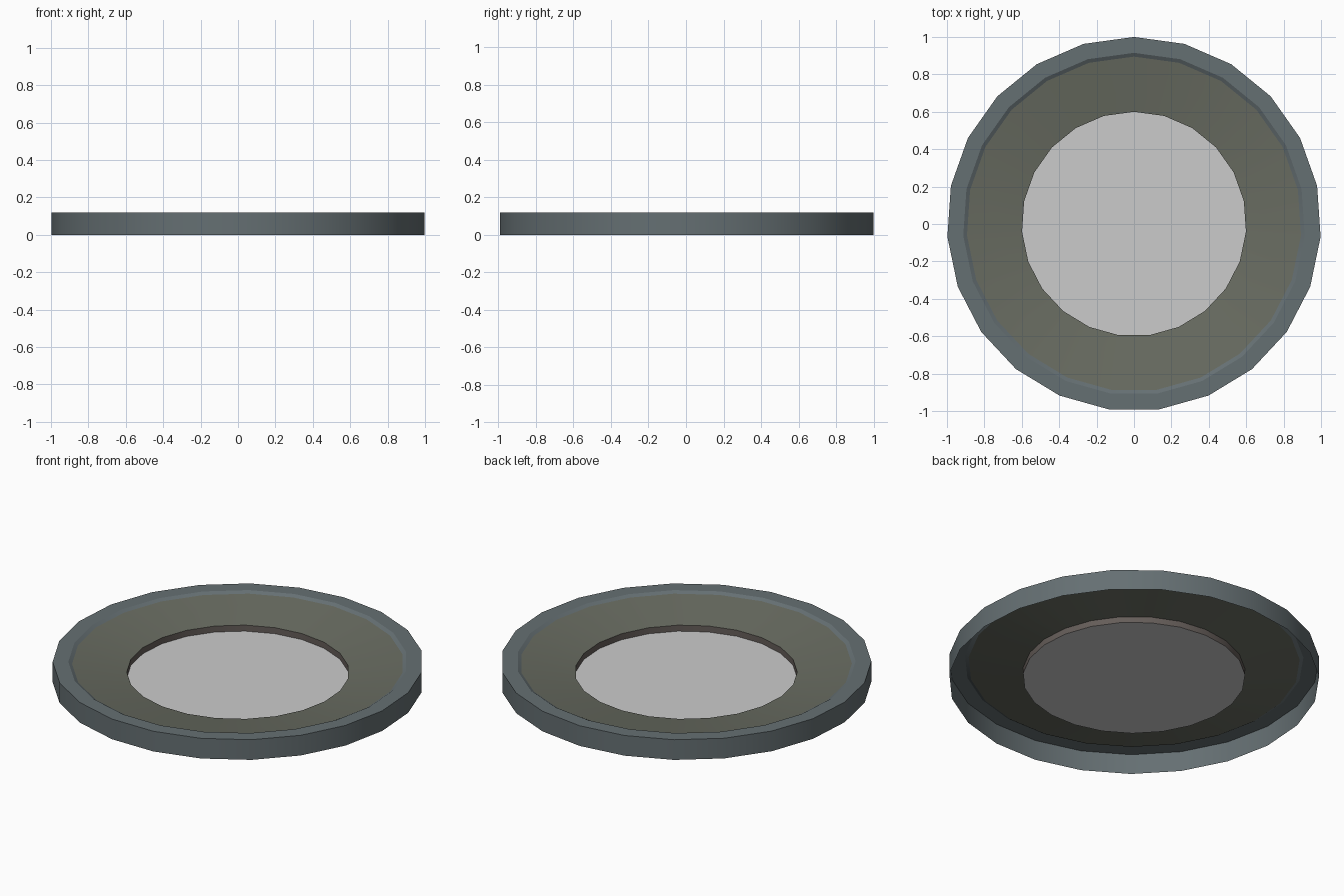
import bpy, bmesh, math

if "Cube" in bpy.data.objects:
    bpy.data.objects.remove(bpy.data.objects["Cube"])

SIDES = 23


def material(name, rgb):
    m = bpy.data.materials.new(name)
    m.diffuse_color = (*rgb, 1)
    m.use_nodes = True
    m.node_tree.nodes["Principled BSDF"].inputs["Base Color"].default_value = m.diffuse_color
    return m


def lathe(name, profile, mat=None, cap=False, sharp=180):
    """Spin a (radius, z) profile; one corner points to +y."""
    bm = bmesh.new()
    rings = []
    for r, z in profile:
        rings.append([bm.verts.new((r * math.sin(2 * math.pi * i / SIDES),
                                    r * math.cos(2 * math.pi * i / SIDES), z))
                      for i in range(SIDES)])
    for a, b in zip(rings, rings[1:]):
        for i in range(SIDES):
            j = (i + 1) % SIDES
            bm.faces.new((a[j], a[i], b[i], b[j]))
    if cap:
        bm.faces.new(rings[-1][::-1])
    me = bpy.data.meshes.new(name)
    bm.to_mesh(me)
    bm.free()
    ob = bpy.data.objects.new(name, me)
    bpy.context.collection.objects.link(ob)
    if mat:
        me.materials.append(mat)
    bpy.context.view_layer.objects.active = ob
    bpy.ops.object.select_all(action='DESELECT')
    ob.select_set(True)
    bpy.ops.object.shade_smooth_by_angle(angle=math.radians(sharp))
    return ob


rim_mat = material("rim_grey", (0.13, 0.16, 0.17))
dish_mat = material("dish_grey", (0.14, 0.15, 0.12))
lip_mat = material("lip_brown", (0.13, 0.11, 0.10))

# Outer rim: open-bottomed wall, flat top and small inner step
lathe("outer_rim", [(1.0, 0.0), (1.0, 0.12), (0.915, 0.12), (0.895, 0.108)], rim_mat, sharp=25)
# Sloping dish between rim and centre
lathe("sloping_dish", [(0.895, 0.108), (0.6, 0.058)], dish_mat)
# Short wall dropping to the centre plate
lathe("inner_lip", [(0.6, 0.058), (0.6, 0.022)], lip_mat)
# Flat centre plate
lathe("centre_plate", [(0.6, 0.022)], cap=True)
